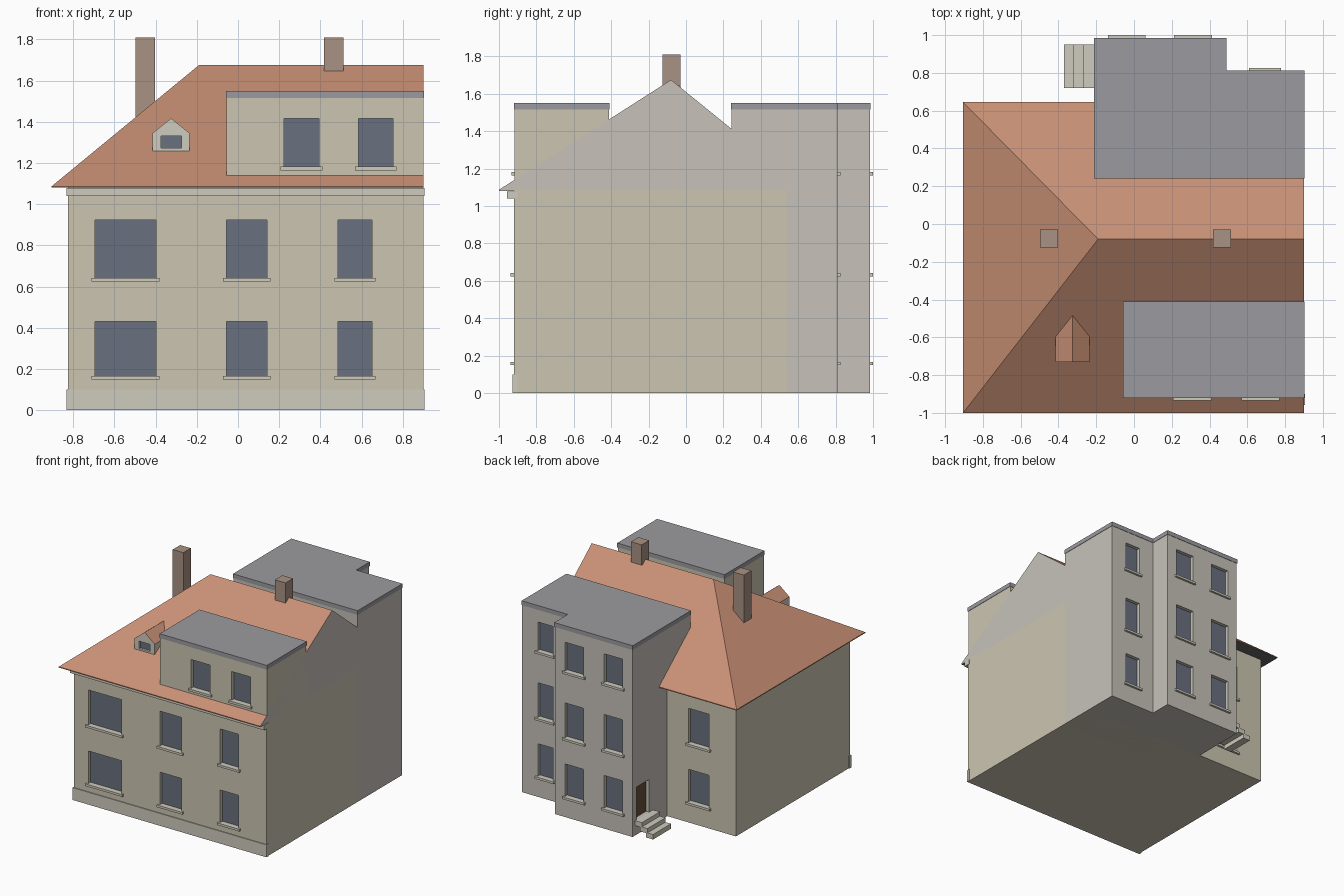
import bpy, bmesh

if "Cube" in bpy.data.objects:
    bpy.data.objects.remove(bpy.data.objects["Cube"])

def mat(name, c):
    m = bpy.data.materials.new(name)
    m.diffuse_color = (*c, 1)
    m.use_nodes = True
    m.node_tree.nodes["Principled BSDF"].inputs["Base Color"].default_value = m.diffuse_color
    return m

CREAM = mat("cream_plaster", (0.60, 0.56, 0.44))
STONE = mat("stone_trim", (0.62, 0.60, 0.51))
GREY = mat("grey_render", (0.57, 0.54, 0.49))
TILE = mat("roof_tile", (0.58, 0.28, 0.18))
SLATE = mat("flat_roof", (0.33, 0.33, 0.35))
DARK = mat("dark_soffit", (0.13, 0.13, 0.13))
GLASS = mat("glass", (0.14, 0.16, 0.21))
BRICK = mat("chimney_brick", (0.40, 0.29, 0.23))
WOOD = mat("door_wood", (0.13, 0.08, 0.04))

def make(name, bm, *mats):
    bmesh.ops.recalc_face_normals(bm, faces=bm.faces[:])
    me = bpy.data.meshes.new(name)
    bm.to_mesh(me)
    bm.free()
    for m in mats:
        me.materials.append(m)
    ob = bpy.data.objects.new(name, me)
    bpy.context.collection.objects.link(ob)
    return ob

def add_box(bm, x0, x1, y0, y1, z0, z1):
    vs = bmesh.ops.create_cube(bm, size=1)["verts"]
    for v in vs:
        v.co = (x1 if v.co.x > 0 else x0, y1 if v.co.y > 0 else y0, z1 if v.co.z > 0 else z0)

def boxes(name, m, *dims):
    bm = bmesh.new()
    for d in dims:
        add_box(bm, *d)
    return make(name, bm, m)

def prism(name, m, outline, z0, z1):
    bm = bmesh.new()
    f = bm.faces.new([bm.verts.new((x, y, z0)) for x, y in outline])
    ext = bmesh.ops.extrude_face_region(bm, geom=[f])["geom"]
    for v in ext:
        if isinstance(v, bmesh.types.BMVert):
            v.co.z = z1
    return make(name, bm, *m)

def solid(verts, faces, name, *mats):
    # faces are (material index, vertex indices)
    bm = bmesh.new()
    vs = [bm.verts.new(v) for v in verts]
    for mi, ids in faces:
        bm.faces.new([vs[i] for i in ids]).material_index = mi
    return make(name, bm, *mats)

def cut(ob, dims):
    # carve pockets into a wall block and bake the result
    cutter = boxes("cutter", None, *dims)
    cutter.hide_render = True
    mod = ob.modifiers.new("pockets", "BOOLEAN")
    mod.object, mod.operation, mod.solver = cutter, "DIFFERENCE", "EXACT"
    bpy.context.view_layer.update()
    dg = bpy.context.evaluated_depsgraph_get()
    me = bpy.data.meshes.new_from_object(ob.evaluated_get(dg))
    ob.modifiers.clear()
    ob.data = me
    bpy.data.objects.remove(cutter)

DEPTH = 0.03

def windows(ob, name, specs, sill=0.017):
    # specs: x0, x1, z0, z1, wall y, outward direction along y
    holes, panes, sills = [], [], []
    for x0, x1, z0, z1, y, s in specs:
        span = lambda a, b: (min(y + s * a, y + s * b), max(y + s * a, y + s * b))
        holes.append((x0, x1, *span(-DEPTH, 0.05), z0, z1))
        panes.append((x0, x1, *span(-DEPTH - 0.004, -DEPTH + 0.002), z0, z1))
        sills.append((x0 - sill, x1 + sill, *span(-DEPTH, 0.017), z0 - 0.016, z0 + 0.002))
    boxes(name + "_panes", GLASS, *panes)
    boxes(name + "_sills", STONE, *sills)
    return holes

R = 0.90                                     # party wall on the right
FLOORS = [(0.165, 0.43), (0.64, 0.924), (1.18, 1.415)]

# main block
body = boxes("main_walls", CREAM, (-0.825, R, -0.92, 0.54, 0, 1.085))
spec = [(a, b, *f, -0.92, -1) for f in FLOORS[:2]
        for a, b in ((-0.695, -0.398), (-0.055, 0.14), (0.485, 0.65))]
spec += [(-0.585, -0.40, *f, 0.54, 1) for f in FLOORS[:2]]
cut(body, windows(body, "main", spec))
boxes("plinth", STONE, (-0.833, 0.905, -0.927, -0.90, 0, 0.10))
boxes("cornice", STONE, (-0.833, 0.905, -0.958, -0.90, 1.04, 1.079))

# half-hipped tile roof with a gable end on the right
E, T, Z = 1.08, 1.087, 1.675
solid([(-0.905, -1, E), (R, -1, E), (R, 0.645, E), (-0.905, 0.645, E),
       (-0.905, -1, T), (R, -1, T), (R, 0.645, T), (-0.905, 0.645, T),
       (-0.19, -0.08, Z), (R, -0.08, Z)],
      [(1, (0, 1, 2, 3)), (0, (0, 1, 5, 4)), (0, (2, 3, 7, 6)), (0, (3, 0, 4, 7)),
       (0, (4, 5, 9, 8)), (0, (6, 7, 8, 9)), (0, (7, 4, 8)), (2, (1, 2, 6, 9, 5))],
      "tile_roof", TILE, DARK, GREY)

# stepped rear wing with flat roof
def wing_outline(o):
    return [(-0.21 - o, 0.243 - o), (R + o, 0.243 - o), (R + o, 0.81 + o),
            (0.487 + o, 0.81 + o), (0.487 + o, 0.983 + o), (-0.21 - o, 0.983 + o)]

wing = prism("rear_wing_walls", [GREY], wing_outline(0), 0, 1.52)
spec = [(a, b, *f, y, 1) for f in FLOORS
        for a, b, y in ((-0.12, 0.045, 0.983), (0.23, 0.395, 0.983), (0.625, 0.76, 0.81))]
door_hole = (-0.25, -0.21 + DEPTH, 0.77, 0.93, 0.12, 0.385)
cut(wing, windows(wing, "rear_wing", spec) + [door_hole])
prism("rear_wing_roof", [SLATE], wing_outline(0.003), 1.515, 1.55)
boxes("door", WOOD, (-0.182, -0.176, 0.77, 0.93, 0.12, 0.385))

# entrance steps
boxes("entrance_steps", STONE, *[(-0.27 - 0.05 * i, -0.205 - 0.05 * i, 0.72, 0.95,
      0.08 - 0.035 * i, 0.12 - 0.035 * i) for i in range(3)])

# wide flat-roofed front dormer
dormer = boxes("front_dormer_walls", CREAM, (-0.055, R, -0.917, -0.413, 1.088, 1.52))
cut(dormer, windows(dormer, "front_dormer",
    [(a, b, *FLOORS[2], -0.917, -1) for a, b in ((0.223, 0.393), (0.585, 0.752))]))
boxes("front_dormer_roof", SLATE, (-0.058, 0.903, -0.92, -0.41, 1.515, 1.55))

# little gabled dormer running back into the roof slope
cx, w, yf = -0.325, 0.09, -0.73
small = solid([(cx - w, yf, 1.25), (cx + w, yf, 1.25), (cx + w, yf, 1.345), (cx, yf, 1.417),
               (cx - w, yf, 1.345), (cx - w, -0.59, 1.345), (cx + w, -0.59, 1.345),
               (cx, -0.48, 1.417)],
              [(0, (0, 1, 2, 3, 4)), (0, (1, 6, 2)), (0, (0, 4, 5)), (1, (2, 6, 7, 3)),
               (1, (4, 3, 7, 5)), (0, (0, 5, 6, 1)), (0, (5, 7, 6))],
              "small_dormer", STONE, TILE)
cut(small, [(-0.375, -0.275, yf - 0.05, yf + 0.02, 1.272, 1.332)])
boxes("small_dormer_pane", GLASS, (-0.375, -0.275, yf + 0.018, yf + 0.023, 1.272, 1.332))

# chimneys
boxes("left_chimney", BRICK, (-0.497, -0.402, -0.125, -0.03, 1.38, 1.81))
boxes("right_chimney", BRICK, (0.418, 0.513, -0.125, -0.03, 1.645, 1.81))
